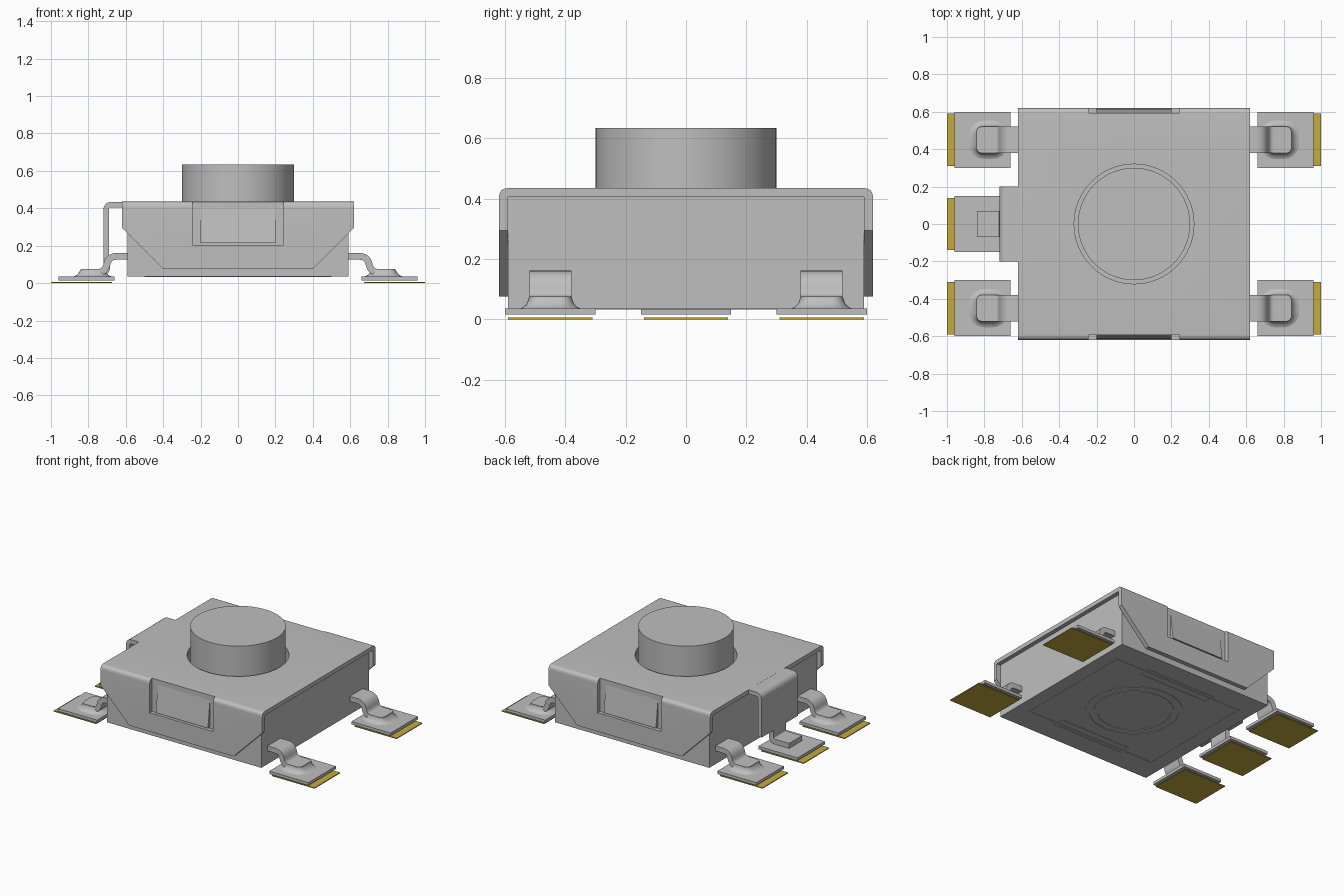
import bpy, bmesh, math
from mathutils import Vector

cube = bpy.data.objects.get("Cube")
if cube:
    bpy.data.objects.remove(cube, do_unlink=True)


def material(name, rgb):
    m = bpy.data.materials.new(name)
    m.use_nodes = True
    m.diffuse_color = (*rgb, 1)
    bsdf = next(n for n in m.node_tree.nodes if n.type == 'BSDF_PRINCIPLED')
    bsdf.inputs["Base Color"].default_value = (*rgb, 1)
    return m


GREY = material("grey", (0.52, 0.52, 0.52))
GOLD = material("gold", (0.55, 0.41, 0.05))


def add(name, bm, mat=GREY, flip=(1, 1)):
    """Turn a bmesh into an object, optionally mirrored in x and y."""
    for v in bm.verts:
        v.co.x *= flip[0]
        v.co.y *= flip[1]
    bmesh.ops.recalc_face_normals(bm, faces=bm.faces)
    me = bpy.data.meshes.new(name)
    bm.to_mesh(me)
    bm.free()
    me.materials.append(mat)
    ob = bpy.data.objects.new(name, me)
    bpy.context.collection.objects.link(ob)
    return ob


def loft(rings):
    """Closed solid through rings that have equal numbers of points."""
    bm = bmesh.new()
    loops = [[bm.verts.new(p) for p in ring] for ring in rings]
    n = len(loops[0])
    for a, b in zip(loops, loops[1:]):
        for i in range(n):
            bm.faces.new((a[i], a[(i + 1) % n], b[(i + 1) % n], b[i]))
    bm.faces.new(loops[0])
    bm.faces.new(loops[-1])
    return bm


def prism(pts, axis, a, b):
    """Extrude a 2D outline along an axis from a to b."""
    place = {'x': lambda p, t: (t, p[0], p[1]),
             'y': lambda p, t: (p[0], t, p[1]),
             'z': lambda p, t: (p[0], p[1], t)}[axis]
    return loft([[place(p, t) for p in pts] for t in (a, b)])


def box(x0, x1, y0, y1, z0, z1):
    return prism([(x0, y0), (x1, y0), (x1, y1), (x0, y1)], 'z', z0, z1)


def circle(r, n=64):
    return [(r * math.cos(2 * math.pi * i / n), r * math.sin(2 * math.pi * i / n)) for i in range(n)]


def bend(pts, r, n=6):
    """Round the inner corners of a 2D path."""
    p = [Vector(q) for q in pts]
    out = [p[0]]
    for a, b, c in zip(p, p[1:], p[2:]):
        s, e = b + (a - b).normalized() * r, b + (c - b).normalized() * r
        for i in range(n + 1):
            t = i / n
            out.append(s * (1 - t) ** 2 + b * 2 * t * (1 - t) + e * t * t)
    return out + [p[-1]]


def strip(path, thick, y0, y1):
    """Bent sheet metal: a path in x-z, thickened, spanning y0 to y1."""
    left, right = [], []
    for i, p in enumerate(path):
        d = (path[min(i + 1, len(path) - 1)] - path[max(i - 1, 0)]).normalized()
        nrm = Vector((-d.y, d.x)) * thick / 2
        left.append(p + nrm)
        right.append(p - nrm)
    return prism(left + right[::-1], 'y', y0, y1)


def boolean(ob, cutter, op='DIFFERENCE'):
    mod = ob.modifiers.new("cut", 'BOOLEAN')
    mod.operation, mod.object, mod.solver = op, cutter, 'EXACT'
    bpy.context.view_layer.objects.active = ob
    bpy.ops.object.modifier_apply(modifier="cut")
    bpy.data.objects.remove(cutter, do_unlink=True)


def smooth(ob, angle=30):
    bpy.ops.object.select_all(action='DESELECT')
    ob.select_set(True)
    bpy.context.view_layer.objects.active = ob
    bpy.ops.object.shade_smooth_by_angle(angle=math.radians(angle))


# Housing with the plunger well
body = add("housing", box(-0.592, 0.592, -0.59, 0.59, 0.035, 0.405))
boolean(body, add("well_cutter", prism(circle(0.32), 'z', 0.3, 0.5)))

# Sheet cover: folded channel trimmed to the flap outline
outer = bend([(-0.62, 0.05), (-0.62, 0.435), (0.62, 0.435), (0.62, 0.05)], 0.03)
channel = [tuple(p) for p in outer] + [(0.591, 0.05), (0.591, 0.406), (-0.591, 0.406), (-0.591, 0.05)]
cover = add("cover", prism(channel, 'x', -0.62, 0.62))
outline = [(-0.40, 0.075), (0.40, 0.075), (0.62, 0.295), (0.62, 0.5), (-0.62, 0.5), (-0.62, 0.295)]
boolean(cover, add("flap_cutter", prism(outline, 'y', -1, 1)), 'INTERSECT')
boolean(cover, add("hole_cutter", prism(circle(0.32), 'z', 0.3, 0.6)))
for s in (-1, 1):
    boolean(cover, add("window_cutter", box(-0.243, 0.243, 0.5925, 0.7, 0.205, 0.6), flip=(1, s)))
smooth(cover)

# Snap wedges inside the flap windows
for s, side in ((-1, "front"), (1, "back")):
    wedge = [(0.58, 0.405), (0.592, 0.405), (0.616, 0.215), (0.58, 0.215)]
    add(side + "_snap_wedge", prism(wedge, 'x', -0.2, 0.2), flip=(1, s))

# Push button
smooth(add("button", prism(circle(0.3), 'z', 0.3, 0.635)))

# Ground tab folded down from the cover
smooth(add("ground_tab", strip(bend([(-0.61, 0.42), (-0.705, 0.42), (-0.705, 0.13)], 0.03), 0.029, -0.2, 0.2)))
smooth(add("ground_tab_foot", strip(bend([(-0.702, 0.15), (-0.702, 0.055), (-0.84, 0.055)], 0.03), 0.035, -0.07, 0.07)))


def rounded_ring(cx, cy, hx, hy, r, z):
    ring = []
    for k, (sx, sy) in enumerate(((1, 1), (-1, 1), (-1, -1), (1, -1))):
        for i in range(6):
            a = math.pi / 2 * (k + i / 5)
            ring.append((cx + sx * (hx - r) + r * math.cos(a), cy + sy * (hy - r) + r * math.sin(a), z))
    return ring


def pad(name, x, y, flip):
    """Solder slab over a thin gold land."""
    add(name + "_solder", box(x - 0.15, x + 0.15, y - 0.15, y + 0.15, 0.015, 0.035), flip=flip)
    add(name + "_land", box(0.675, 1.0, y - 0.14, y + 0.14, 0, 0.006), GOLD, flip)


# Corner leads, solder fillets and pads
for sx, a in ((-1, "right"), (1, "left")):
    for sy, b in ((-1, "front"), (1, "back")):
        name = b + "_" + a
        path = bend([(0.57, 0.143), (0.69, 0.143), (0.712, 0.057), (0.84, 0.057)], 0.04)
        bm = strip(path, 0.036, 0.38, 0.52)
        bm.edges.ensure_lookup_table()
        tip = [e for e in bm.edges if all(v.co.x > 0.83 for v in e.verts)
               and abs(e.verts[0].co.z - e.verts[1].co.z) > 0.02]
        bmesh.ops.bevel(bm, geom=tip, offset=0.03, segments=4, affect='EDGES', profile=0.5)
        smooth(add(name + "_lead", bm, flip=(sx, sy)))
        rings = [rounded_ring(0.778, 0.45, hx, hy, r, z) for hx, hy, r, z in (
            (0.112, 0.108, 0.09, 0.033), (0.092, 0.092, 0.07, 0.039), (0.078, 0.08, 0.05, 0.049),
            (0.069, 0.074, 0.04, 0.062), (0.064, 0.071, 0.03, 0.072))]
        smooth(add(name + "_fillet", loft(rings), flip=(sx, sy)), 50)
        pad(name, 0.81, 0.45, (sx, sy))
pad("ground", 0.81, 0, (-1, 1))


# Underside relief: two thin rings, a frame and two latch outlines
def relief_ring(name, r0, r1):
    n = 64
    bm = bmesh.new()
    loops = [[bm.verts.new((x, y, z)) for x, y in circle(r, n)]
             for r, z in ((r0, 0.036), (r1, 0.036), (r1, 0.032), (r0, 0.032))]
    for k in range(4):
        p, q = loops[k], loops[(k + 1) % 4]
        for i in range(n):
            bm.faces.new((p[i], p[(i + 1) % n], q[(i + 1) % n], q[i]))
    add(name, bm)


def relief_frame(name, hx, y0, y1, w):
    for i, (a, b, c, d) in enumerate(((-hx, hx, y0, y0 + w), (-hx, hx, y1 - w, y1),
                                      (-hx, -hx + w, y0 + w, y1 - w), (hx - w, hx, y0 + w, y1 - w))):
        add(f"{name}_{i + 1}", box(a, b, c, d, 0.032, 0.036))


relief_ring("outer_base_ring", 0.28, 0.305)
relief_ring("inner_base_ring", 0.23, 0.25)
relief_frame("base_frame", 0.5, -0.43, 0.43, 0.012)
relief_frame("back_base_latch", 0.27, 0.37, 0.455, 0.012)
relief_frame("front_base_latch", 0.27, -0.455, -0.37, 0.012)
